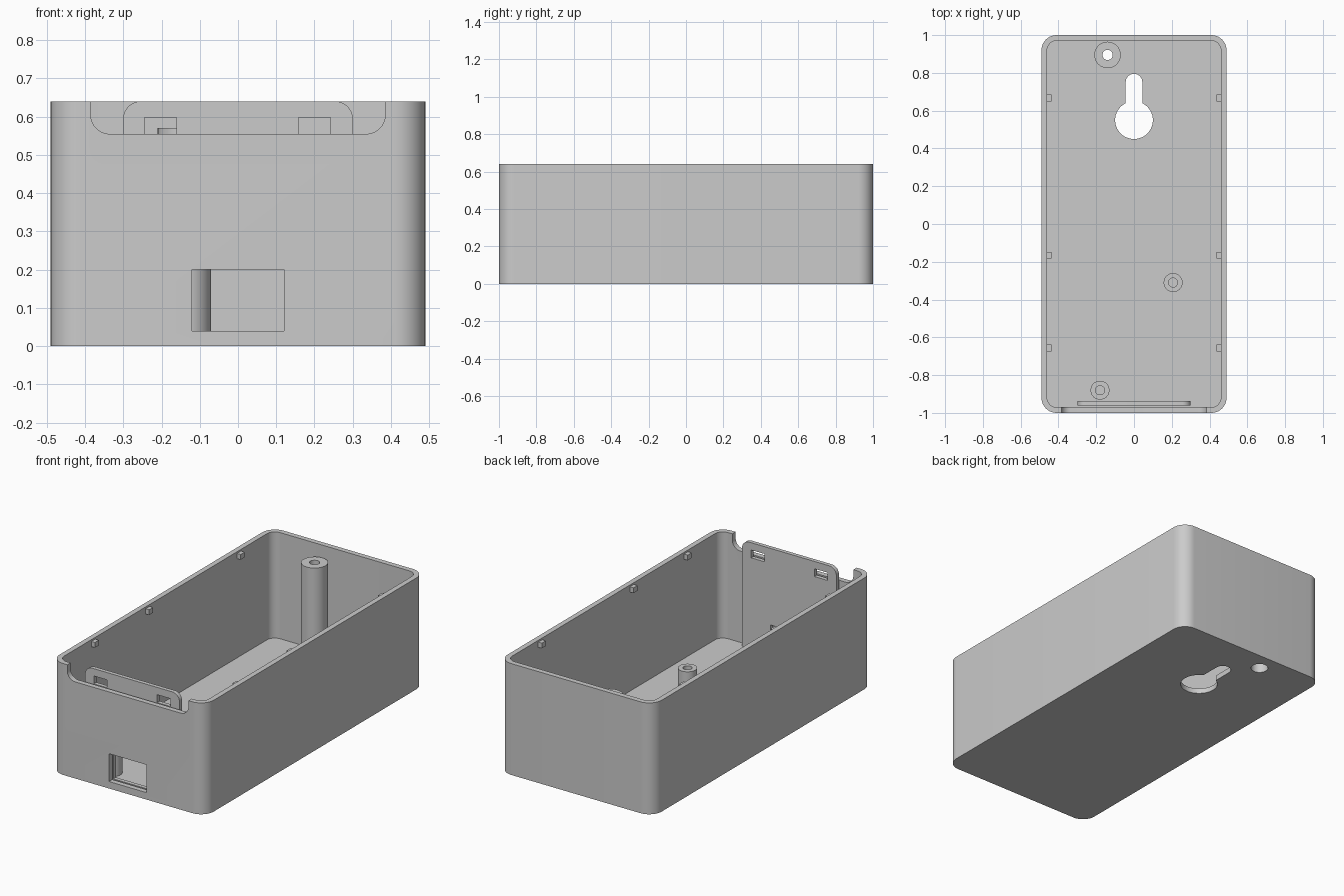
import bpy
import bmesh
from math import pi, cos, sin, radians
from mathutils import Vector

if "Cube" in bpy.data.objects:
    bpy.data.objects.remove(bpy.data.objects["Cube"])

grey = bpy.data.materials.new("grey plastic")
grey.use_nodes = True
colour = (0.6, 0.6, 0.6, 1)
grey.diffuse_color = colour
grey.node_tree.nodes["Principled BSDF"].inputs["Base Color"].default_value = colour


def rounded(x0, x1, y0, y1, r, steps=10):
    """Rounded rectangle outline; zero radius gives square corners."""
    if r == 0:
        return [(x1, y1), (x0, y1), (x0, y0), (x1, y0)]
    points = []
    corners = [(x1 - r, y1 - r), (x0 + r, y1 - r), (x0 + r, y0 + r), (x1 - r, y0 + r)]
    for i, (cx, cy) in enumerate(corners):
        for k in range(steps + 1):
            a = (i + k / steps) * pi / 2
            points.append((cx + r * cos(a), cy + r * sin(a)))
    return points


def circle(x, y, r, n=48):
    return [(x + r * cos(2 * pi * i / n), y + r * sin(2 * pi * i / n)) for i in range(n)]


def prism(name, outline, lo, hi, axis="z"):
    """Extrude an outline from lo to hi along z, or an x-z outline along y."""
    bm = bmesh.new()
    place = (lambda u, v: (u, v, lo)) if axis == "z" else (lambda u, v: (u, lo, v))
    face = bm.faces.new([bm.verts.new(place(u, v)) for u, v in outline])
    new = bmesh.ops.extrude_face_region(bm, geom=[face])["geom"]
    shift = Vector((0, 0, hi - lo)) if axis == "z" else Vector((0, hi - lo, 0))
    bmesh.ops.translate(bm, vec=shift, verts=[g for g in new if isinstance(g, bmesh.types.BMVert)])
    bmesh.ops.remove_doubles(bm, verts=bm.verts, dist=1e-5)
    bmesh.ops.recalc_face_normals(bm, faces=bm.faces)
    mesh = bpy.data.meshes.new(name)
    bm.to_mesh(mesh)
    bm.free()
    mesh.materials.append(grey)
    obj = bpy.data.objects.new(name, mesh)
    bpy.context.collection.objects.link(obj)
    return obj


def activate(obj):
    bpy.ops.object.select_all(action="DESELECT")
    obj.select_set(True)
    bpy.context.view_layer.objects.active = obj


def cut(obj, outline, lo, hi, axis="z"):
    """Subtract a prism from an object."""
    cutter = prism("cutter", outline, lo, hi, axis)
    mod = obj.modifiers.new("cut", "BOOLEAN")
    mod.operation = "DIFFERENCE"
    mod.solver = "EXACT"
    mod.object = cutter
    activate(obj)
    bpy.ops.object.modifier_apply(modifier=mod.name)
    bpy.data.objects.remove(cutter)


def finish(obj):
    activate(obj)
    bpy.ops.object.shade_smooth_by_angle(angle=radians(30))


W, L, H = 0.49, 1.0, 0.64
WALL, FLOOR = 0.03, 0.03
port = rounded(-0.12, 0.12, 0.04, 0.2, 0)
tall = (-0.14, 0.895)

# Open case: hollow, front rim notch, port, keyhole and screw access
case = prism("case", rounded(-W, W, -L, L, 0.08), 0, H)
cut(case, rounded(-W + WALL, W - WALL, -L + WALL, L - WALL, 0.05), FLOOR, H + 0.1)
cut(case, rounded(-0.385, 0.385, 0.555, 0.8, 0.05), -1.1, -0.95, "y")
cut(case, port, -1.1, -0.95, "y")
cut(case, circle(0, 0.55, 0.1), -0.1, 0.1)
cut(case, rounded(-0.044, 0.044, 0.55, 0.795, 0.044), -0.1, 0.1)
cut(case, circle(*tall, 0.046), -0.1, 0.1)
finish(case)

# Latch plate standing behind the front wall
plate = prism("latch_plate", rounded(-0.3, 0.3, -0.1, H, 0.045), -0.96, -0.937, "y")
cut(plate, rounded(-1, 1, -1, FLOOR, 0), -1.1, -0.8, "y")
cut(plate, port, -1.1, -0.8, "y")
for x in (-0.2025, 0.2):
    cut(plate, rounded(x - 0.042, x + 0.042, 0.553, 0.598, 0), -1.1, -0.8, "y")
finish(plate)

# Tall screw post with a wide bore from below
post = prism("tall_post", circle(*tall, 0.07), FLOOR, 0.57)
cut(post, circle(*tall, 0.046), -0.1, 0.5)
cut(post, circle(*tall, 0.027), 0.4, 0.7)
finish(post)

# Short posts with blind holes
for name, x, y in (("short_post_middle", 0.207, -0.31), ("short_post_front", -0.18, -0.88)):
    post = prism(name, circle(x, y, 0.05), FLOOR - 0.005, 0.17)
    cut(post, circle(x, y, 0.024), FLOOR + 0.01, 0.3)
    finish(post)

# Snap bumps along both side walls
for side, s in (("left", 1), ("right", -1)):
    for i, y in enumerate((-0.657, -0.165, 0.667)):
        a, b = sorted((s * 0.437, s * 0.465))
        prism(f"snap_bump_{side}_{i + 1}", rounded(a, b, y - 0.018, y + 0.018, 0), 0.6, 0.63)
